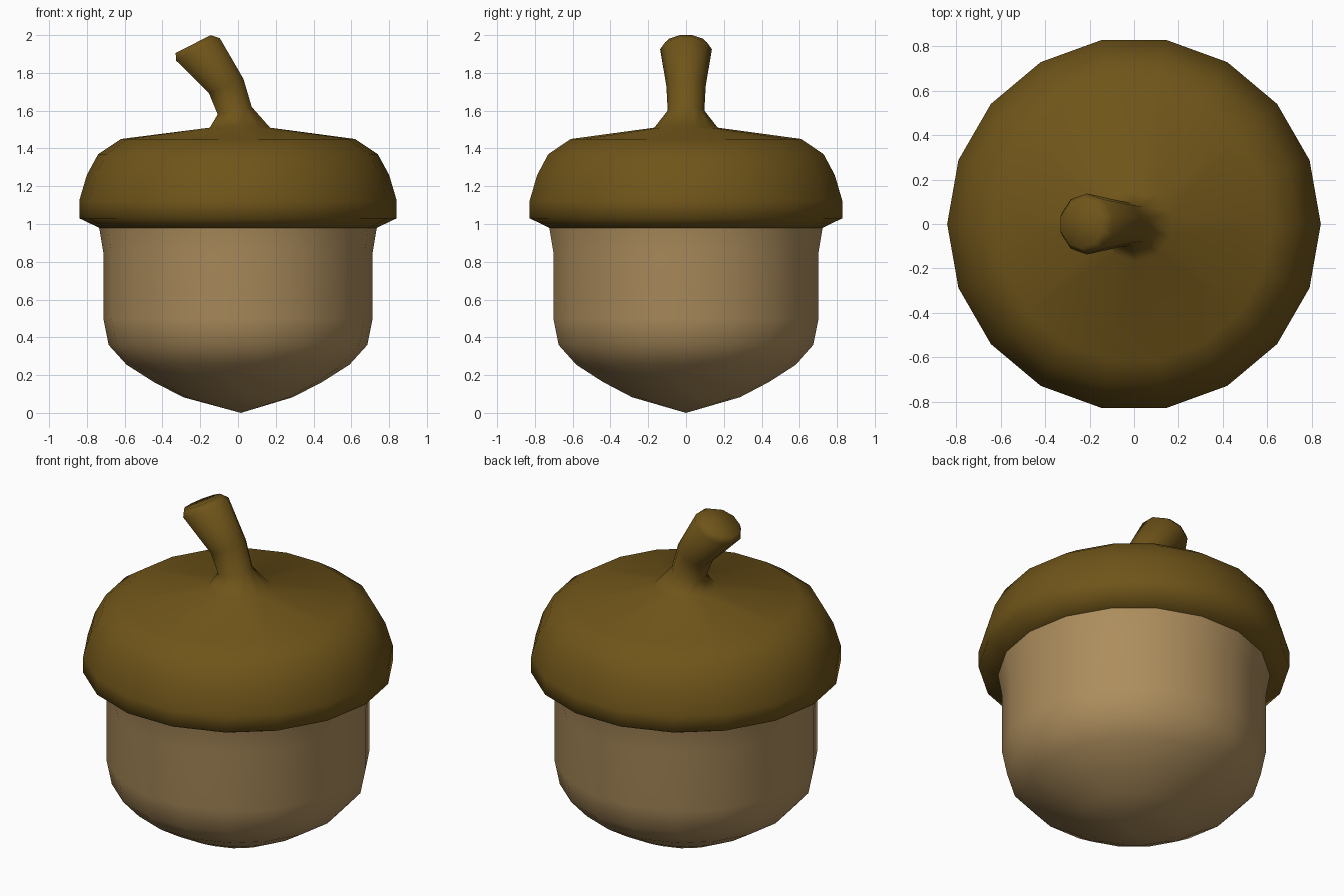
import bpy, bmesh
from math import sin, cos, tau, atan2
from mathutils import Vector

if "Cube" in bpy.data.objects:
    bpy.data.objects.remove(bpy.data.objects["Cube"])


def ring(bm, centre, r, sides, offset=0.0, tilt=0.0):
    """Ring of vertices around centre, leaning towards -x by tilt."""
    vs = []
    for i in range(sides):
        a = tau * (i + offset) / sides
        u = r * cos(a)
        vs.append(bm.verts.new(Vector(centre) +
                               Vector((u * cos(tilt), r * sin(a), u * sin(tilt)))))
    return vs


def skin(bm, rings):
    for a, b in zip(rings, rings[1:]):
        n = len(a)
        for i in range(n):
            j = (i + 1) % n
            bm.faces.new((a[i], a[j], b[j], b[i]))


def loop_edges(bm, vs):
    return [bm.edges.get((vs[i - 1], vs[i])) for i in range(len(vs))]


def finish(bm, name, colour):
    bmesh.ops.recalc_face_normals(bm, faces=bm.faces[:])
    for f in bm.faces:
        f.smooth = True
    me = bpy.data.meshes.new(name)
    bm.to_mesh(me)
    bm.free()
    mat = bpy.data.materials.new(name + "_colour")
    mat.diffuse_color = (*colour, 1)
    mat.use_nodes = True
    mat.node_tree.nodes["Principled BSDF"].inputs["Base Color"].default_value = mat.diffuse_color
    me.materials.append(mat)
    ob = bpy.data.objects.new(name, me)
    bpy.context.collection.objects.link(ob)
    return ob


SIDES = 18

# Nut body with pointed tip
bm = bmesh.new()
nut = [(0.29, 0.083), (0.445, 0.163), (0.59, 0.255), (0.685, 0.36),
       (0.713, 0.50), (0.713, 0.85), (0.735, 0.98)]
rings = [ring(bm, (0, 0, z), r, SIDES) for r, z in nut]
skin(bm, rings)
tip = bm.verts.new((0.015, 0, 0))
for i in range(SIDES):
    bm.faces.new((tip, rings[0][i], rings[0][i - 1]))
finish(bm, "nut", (0.42, 0.27, 0.11))

# Cap dome
bm = bmesh.new()
cap = [(0.735, 0.98), (0.84, 1.03), (0.84, 1.125), (0.80, 1.26),
       (0.74, 1.37), (0.62, 1.45)]
dome = [ring(bm, (0, 0, z), r, SIDES) for r, z in cap]
skin(bm, dome)

# Bent stem with bevelled end, growing out of the cap
stem = [(0.01, 1.51, 0.168, 0.0), (-0.0175, 1.60, 0.097, 0.22),
        (-0.0625, 1.73, 0.104, 0.40), (-0.2125, 1.925, 0.137, 0.47),
        (-0.2375, 1.9525, 0.109, 0.47)]
stalk = [ring(bm, (x, 0, z), r, 10, 0.5, t) for x, z, r, t in stem]
skin(bm, stalk)
bm.faces.new(stalk[-1])
bmesh.ops.bridge_loops(bm, edges=loop_edges(bm, dome[-1]) + loop_edges(bm, stalk[0]))
finish(bm, "cap_and_stem", (0.16, 0.09, 0.01))
